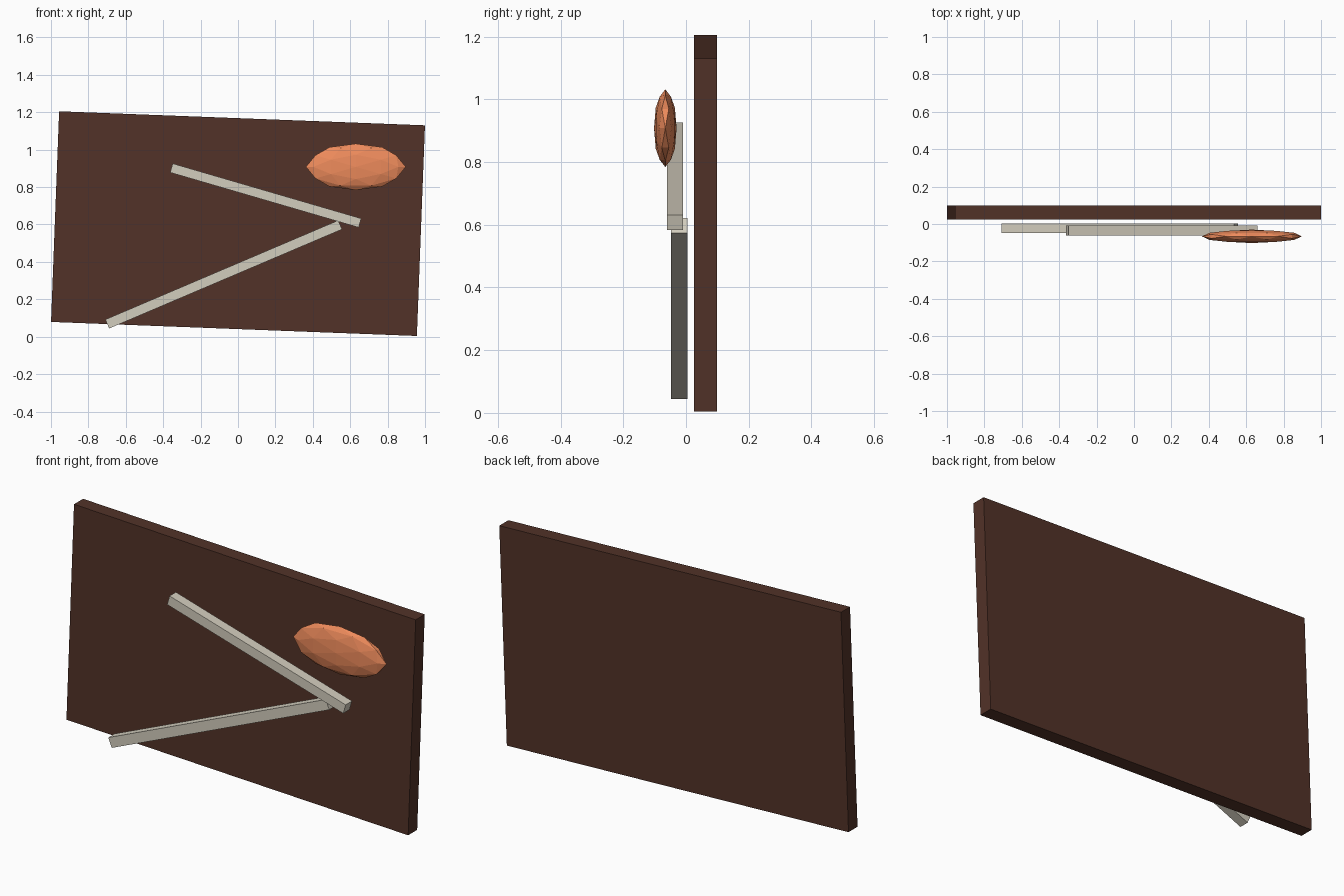
import bpy, bmesh, math
from mathutils import Vector
from itertools import combinations

if "Cube" in bpy.data.objects:
    bpy.data.objects.remove(bpy.data.objects["Cube"])


def material(name, rgb):
    m = bpy.data.materials.new(name)
    m.diffuse_color = (*rgb, 1)
    m.use_nodes = True
    m.node_tree.nodes["Principled BSDF"].inputs["Base Color"].default_value = m.diffuse_color
    return m


def add_object(name, bm, mat):
    mesh = bpy.data.meshes.new(name)
    bmesh.ops.recalc_face_normals(bm, faces=bm.faces)
    bm.to_mesh(mesh)
    bm.free()
    mesh.materials.append(mat)
    obj = bpy.data.objects.new(name, mesh)
    bpy.context.collection.objects.link(obj)
    return obj


def slab(name, start, end, height, y0, y1, mat):
    """Box whose centre line runs from start to end in the xz plane."""
    a, b = Vector(start), Vector(end)
    d, mid = b - a, (a + b) / 2
    bm = bmesh.new()
    bmesh.ops.create_cube(bm, size=1)
    bmesh.ops.scale(bm, vec=(d.length, y1 - y0, height), verts=bm.verts)
    obj = add_object(name, bm, mat)
    obj.location = (mid.x, (y0 + y1) / 2, mid.y)
    obj.rotation_euler.y = -math.atan2(d.y, d.x)
    return obj


brown = material("dark_brown", (0.084, 0.032, 0.021))
cream = material("cream", (0.65, 0.61, 0.51))
orange = material("orange", (0.86, 0.26, 0.107))

# Tilted backing board
slab("board", (-0.978, 0.642), (0.978, 0.567), 1.127, 0.025, 0.099, brown)

# Two bars forming the hands
slab("lower_bar", (-0.699, 0.068), (0.546, 0.598), 0.052, -0.048, 0.004, cream)
slab("upper_bar", (-0.356, 0.902), (0.652, 0.608), 0.05, -0.061, -0.009, cream)

# Flattened faceted pebble: icosahedron corners plus edge midpoints
phi = (1 + math.sqrt(5)) / 2
corners = []
for s in (-1, 1):
    for t in (-phi, phi):
        corners += [Vector((s, 0, t)), Vector((0, t, s)), Vector((t, s, 0))]
points = corners + [p + q for p, q in combinations(corners, 2)
                    if (p - q).length < 2.1]
bm = bmesh.new()
for p in points:
    bm.verts.new(p.normalized())
bmesh.ops.convex_hull(bm, input=bm.verts)
bmesh.ops.scale(bm, vec=(0.267, 0.036, 0.124), verts=bm.verts)
pebble = add_object("pebble", bm, orange)
pebble.location = (0.63, -0.066, 0.908)
